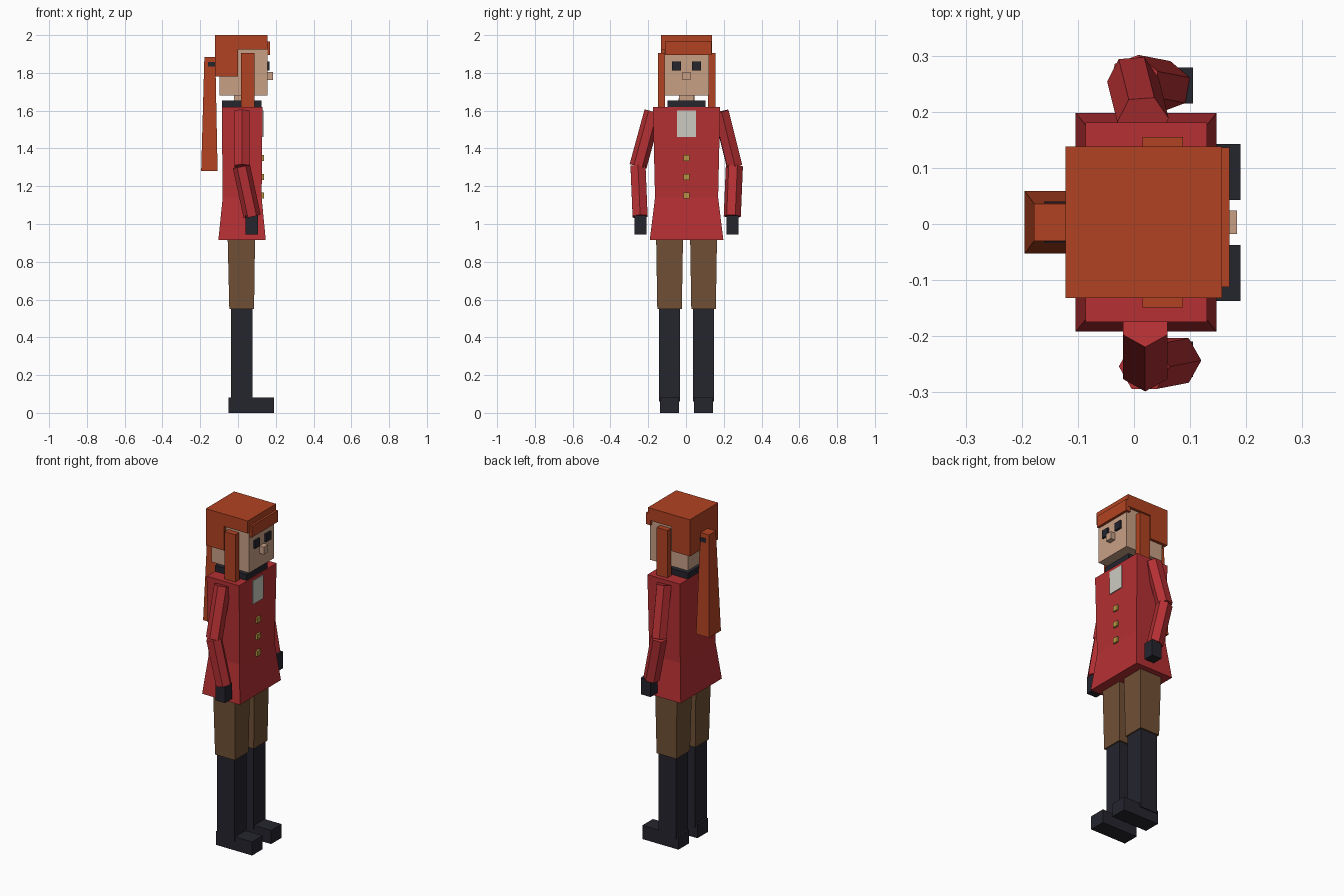
import bpy, bmesh, math
from mathutils import Vector

cube = bpy.data.objects.get("Cube")
if cube:
    bpy.data.objects.remove(cube)


def material(name, rgb):
    m = bpy.data.materials.new(name)
    m.use_nodes = True
    m.diffuse_color = (*rgb, 1)
    m.node_tree.nodes["Principled BSDF"].inputs["Base Color"].default_value = (*rgb, 1)
    return m


RED = material("coat red", (0.46, 0.029, 0.033))
HAIR = material("auburn hair", (0.44, 0.055, 0.016))
SKIN = material("skin", (0.58, 0.35, 0.235))
DARK = material("boot black", (0.018, 0.018, 0.027))
BROWN = material("trouser brown", (0.165, 0.082, 0.036))
WHITE = material("shirt white", (0.6, 0.6, 0.54))
GOLD = material("button gold", (0.48, 0.3, 0.055))
MID = 0.003  # y of the body's middle plane


def loft(name, mat, rings):
    """Skin a closed solid through rings of equal point count."""
    bm = bmesh.new()
    loops = [[bm.verts.new(p) for p in ring] for ring in rings]
    n = len(loops[0])
    for a, b in zip(loops, loops[1:]):
        for i in range(n):
            j = (i + 1) % n
            bm.faces.new((a[i], a[j], b[j], b[i]))
    bm.faces.new(loops[0])
    bm.faces.new(loops[-1])
    bmesh.ops.recalc_face_normals(bm, faces=bm.faces)
    mesh = bpy.data.meshes.new(name)
    bm.to_mesh(mesh)
    bm.free()
    mesh.materials.append(mat)
    ob = bpy.data.objects.new(name, mesh)
    bpy.context.collection.objects.link(ob)
    return ob


def block(name, mat, *levels, y=0.0):
    """Box or taper; each level is (z, x min, x max, half depth in y)."""
    y += MID
    return loft(name, mat, [[(x0, y - w, z), (x1, y - w, z), (x1, y + w, z), (x0, y + w, z)]
                            for z, x0, x1, w in levels])


def box(name, mat, x0, x1, w, z0, z1, y=0.0):
    return block(name, mat, (z0, x0, x1, w), (z1, x0, x1, w), y=y)


def sleeve(name, start, end, twist, r=0.046):
    """Six-sided prism between two points."""
    a, b = Vector(start), Vector(end)
    turn = Vector((0, 0, -1)).rotation_difference(b - a)
    ring = [turn @ Vector((r * math.cos(t), r * math.sin(t), 0))
            for t in (math.radians(twist + 60 * i) for i in range(6))]
    loft(name, RED, [[c + p for p in ring] for c in (a, b)])


# Coat with flared skirt
block("coat", RED, (0.915, -0.104, 0.147, 0.195), (1.14, -0.081, 0.125, 0.167),
      (1.62, -0.086, 0.13, 0.178))
box("collar", DARK, -0.085, 0.125, 0.1, 1.6, 1.655)
box("shirt_front", WHITE, 0.125, 0.134, 0.05, 1.46, 1.6)
for i in range(3):
    z = 1.15 + 0.1 * i
    box(f"button_{i + 1}", GOLD, 0.115, 0.138, 0.016, z - 0.016, z + 0.016)

# Legs and boots
for side, s in (("left", 1), ("right", -1)):
    y = s * 0.09
    block(f"{side}_trouser_leg", BROWN, (0.55, -0.046, 0.085, 0.065),
          (0.98, -0.056, 0.091, 0.072), y=y)
    box(f"{side}_boot_shaft", DARK, -0.038, 0.077, 0.056, 0.06, 0.56, y=y)
    box(f"{side}_boot_foot", DARK, -0.05, 0.19, 0.05, 0, 0.082, y=y)

# Arms, slightly different on each side
sleeve("right_upper_sleeve", (0.02, -0.175, 1.595), (0.02, -0.254, 1.305), 30)
sleeve("right_lower_sleeve", (0.018, -0.254, 1.305), (0.075, -0.243, 1.04), 0)
sleeve("left_upper_sleeve", (0.016, 0.185, 1.595), (-0.002, 0.257, 1.305), 4)
sleeve("left_lower_sleeve", (0, 0.256, 1.305), (0.057, 0.245, 1.04), 20)
for side, s in (("left", 1), ("right", -1)):
    box(f"{side}_glove", DARK, 0.04, 0.105, 0.032, 0.945, 1.045, y=s * 0.244)

# Head and face
box("neck", SKIN, -0.02, 0.045, 0.04, 1.6, 1.7)
box("head", SKIN, -0.097, 0.155, 0.118, 1.68, 1.95)
box("nose", SKIN, 0.15, 0.184, 0.021, 1.762, 1.806)
for side, s in (("left", 1), ("right", -1)):
    box(f"{side}_eye", DARK, 0.15, 0.166, 0.024, 1.812, 1.86, y=s * 0.053)

# Hair
box("hair_top", HAIR, 0, 0.157, 0.135, 1.925, 2.0)
box("hair_back", HAIR, -0.122, 0, 0.135, 1.78, 2.0)
box("hair_fringe", HAIR, 0.14, 0.17, 0.124, 1.896, 1.965, y=0.009)
for side, s in (("left", 1), ("right", -1)):
    box(f"{side}_hair_lock", HAIR, 0.015, 0.087, 0.019, 1.62, 1.905, y=s * 0.133)
block("ponytail", HAIR, (1.28, -0.195, -0.108, 0.056), (1.885, -0.178, -0.12, 0.033))
box("hair_tie", DARK, -0.16, -0.12, 0.037, 1.833, 1.858)
